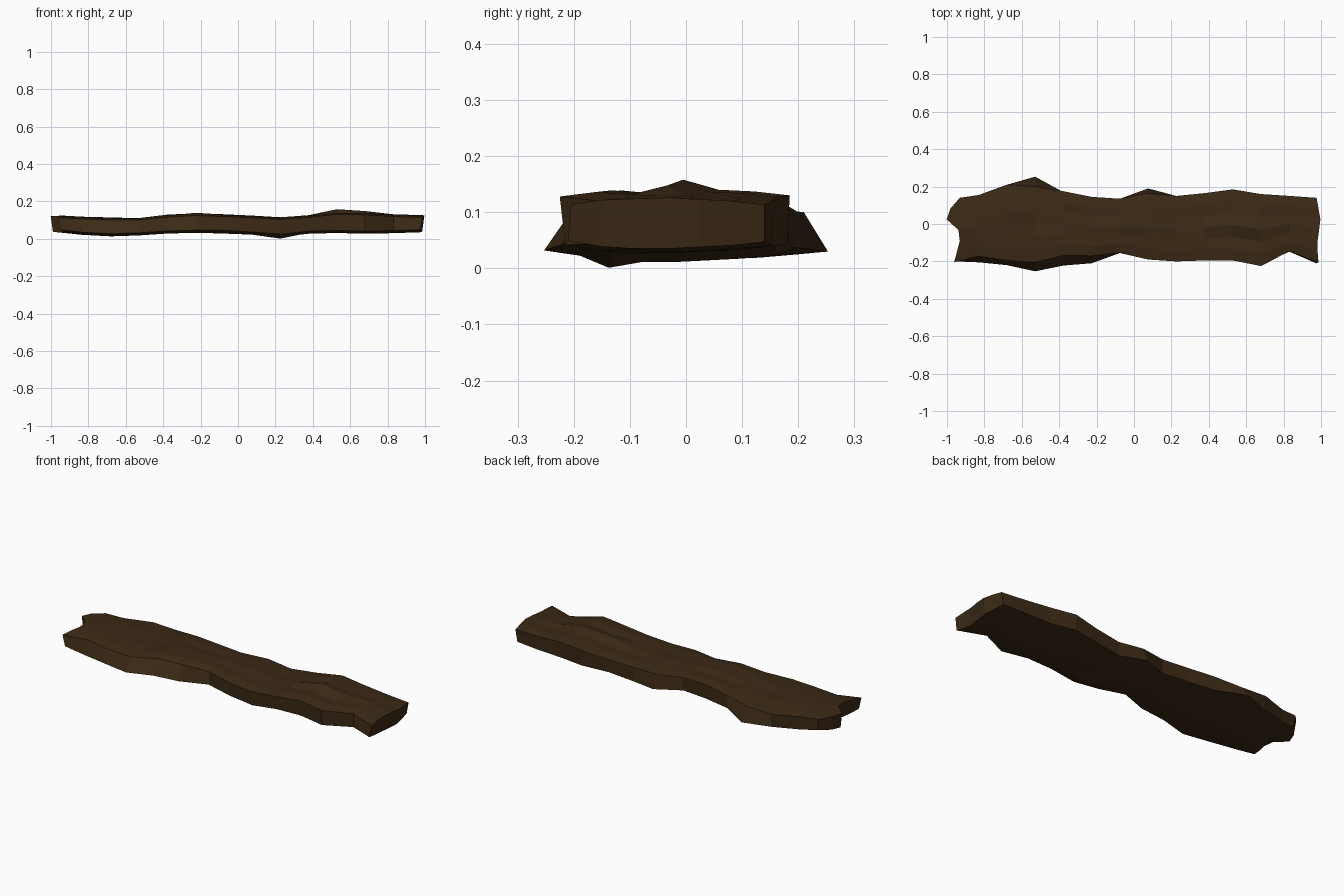
import bpy

if "Cube" in bpy.data.objects:
    bpy.data.objects.remove(bpy.data.objects["Cube"])

# Outline and height profiles at 14 stations along the plank
FRONT_TOP = [-.205, -.172, -.195, -.205, -.168, -.17, -.153, -.19, -.2, -.195, -.195, -.225, -.145, -.205]
FRONT_LOW = [-.2, -.205, -.22, -.253, -.222, -.21, -.155, -.185, -.195, -.19, -.19, -.215, -.148, -.21]
BACK_TOP = [.14, .155, .21, .2, .175, .145, .135, .165, .15, .165, .185, .16, .15, .14]
BACK_LOW = [.135, .155, .2, .253, .17, .145, .13, .19, .15, .16, .18, .155, .15, .14]
TOP = [.124, .118, .113, .113, .128, .136, .131, .124, .115, .126, .143, .14, .131, .126]
LOW = [.034, .021, .013, .018, .028, .032, .032, .022, .011, .027, .031, .027, .03, .035]
# Jagged offset of each row at the two sawn ends
LEFT_END = [.02, .035, .05, .043, -.02, 0, .05]
RIGHT_END = [.005, 0, 0, .008, .015, .005, -.005]
ROWS = 7
SAG_TOP = [.012, .004, .002, 0, .003, .006, .013]
RISE_LOW = [.014, .004, 0, 0, .003, .006, .012]
# Local knots and dips in the upper and lower surfaces
BUMPS_TOP = {(10, 3): .015, (11, 3): .008, (10, 2): -.008, (11, 2): -.006,
             (9, 4): -.008, (4, 2): .003, (5, 1): .007, (5, 4): -.01,
             (3, 3): -.008, (2, 4): .004, (12, 4): -.005, (7, 2): -.005}
BUMPS_LOW = {(8, 1): -.014, (3, 4): .004, (6, 3): -.004}

verts, faces = [], []
n = len(TOP)


def idx(layer, i, j):
    return (layer * n + i) * ROWS + j


for layer, (front, back, height) in enumerate(((FRONT_LOW, BACK_LOW, LOW), (FRONT_TOP, BACK_TOP, TOP))):
    bend, bumps = ((RISE_LOW, BUMPS_LOW), ([-s for s in SAG_TOP], BUMPS_TOP))[layer]
    for i in range(n):
        for j in range(ROWS):
            x = (i - (n - 1) / 2) * .151
            if i == 0:
                x += LEFT_END[j] + (.012 if layer == 0 else 0)
            if i == n - 1:
                x += RIGHT_END[j] - (.012 if layer == 0 else 0)
            y = front[i] + (back[i] - front[i]) * j / (ROWS - 1)
            verts.append((x, y, max(0, height[i] + bend[j] + bumps.get((i, j), 0))))

# Upper and lower surfaces
for i in range(n - 1):
    for j in range(ROWS - 1):
        a = [(i, j), (i + 1, j), (i + 1, j + 1), (i, j + 1)]
        faces.append([idx(1, *p) for p in a])
        faces.append([idx(0, *p) for p in reversed(a)])

# Rim around all four edges
loop = ([(i, 0) for i in range(n - 1)] + [(n - 1, j) for j in range(ROWS - 1)]
        + [(i, ROWS - 1) for i in range(n - 1, 0, -1)] + [(0, j) for j in range(ROWS - 1, 0, -1)])
for p, q in zip(loop, loop[1:] + loop[:1]):
    faces.append([idx(0, *p), idx(0, *q), idx(1, *q), idx(1, *p)])

mesh = bpy.data.meshes.new("wood_plank")
mesh.from_pydata(verts, [], faces)
mesh.update()
plank = bpy.data.objects.new("wood_plank", mesh)
bpy.context.collection.objects.link(plank)

# Dark brown wood
wood = bpy.data.materials.new("dark_wood")
wood.diffuse_color = (.045, .023, .008, 1)
wood.use_nodes = True
wood.node_tree.nodes["Principled BSDF"].inputs["Base Color"].default_value = wood.diffuse_color
mesh.materials.append(wood)
